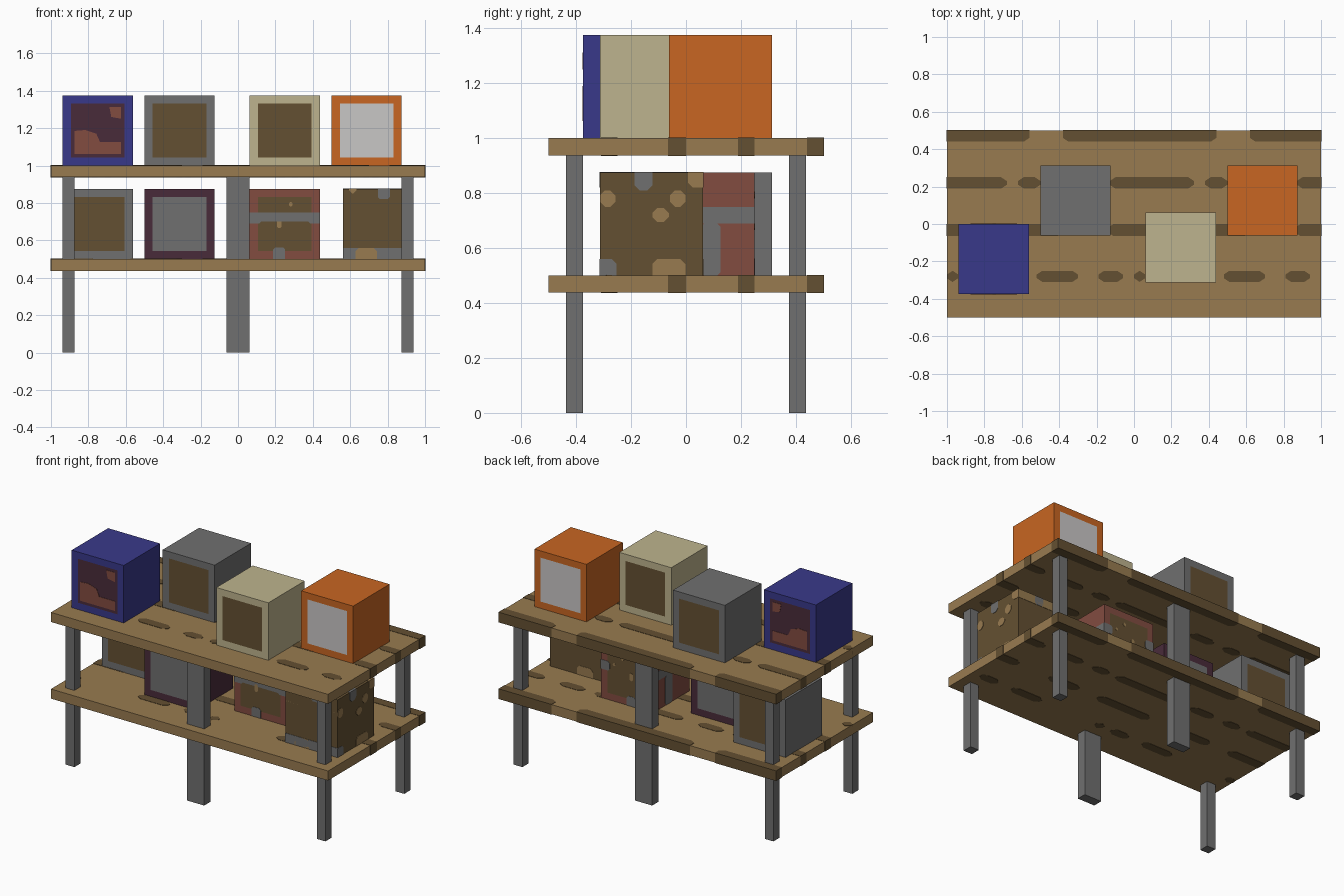
import bpy
import bmesh

cube = bpy.data.objects.get("Cube")
if cube:
    bpy.data.objects.remove(cube, do_unlink=True)


def material(name, rgb):
    linear = [((c / 255 + 0.055) / 1.055) ** 2.4 for c in rgb] + [1]
    m = bpy.data.materials.new(name)
    m.use_nodes = True
    m.diffuse_color = linear
    m.node_tree.nodes["Principled BSDF"].inputs["Base Color"].default_value = linear
    return m


orange = material("orange", (200, 102, 34))
blue = material("blue", (57, 57, 138))
grey = material("grey", (112, 112, 112))
maroon = material("maroon", (73, 43, 58))
brick = material("brick red", (130, 76, 64))
beige = material("beige", (190, 180, 142))
tan = material("tan wood", (152, 123, 80))
brown = material("dark brown", (100, 80, 50))
white = material("off white", (201, 199, 198))

PROUD = 0.002   # how far painted details stand off a surface
U = 1 / 16      # basic module
CRATE = 6 * U


def finish(name, bm, *mats):
    bmesh.ops.recalc_face_normals(bm, faces=bm.faces)
    mesh = bpy.data.meshes.new(name)
    bm.to_mesh(mesh)
    bm.free()
    for m in mats:
        mesh.materials.append(m)
    ob = bpy.data.objects.new(name, mesh)
    bpy.context.collection.objects.link(ob)
    return ob


def box_mesh(lo, hi):
    bm = bmesh.new()
    bmesh.ops.create_cube(bm, size=1)
    for v in bm.verts:
        v.co = [(a + b) / 2 + c * (b - a) for a, b, c in zip(lo, hi, v.co)]
    return bm


def prisms(name, outlines, axis, lo, hi, mat):
    """Extrude flat outlines along an axis, running right through a part."""
    bm = bmesh.new()
    for outline in outlines:
        verts = []
        for p in outline:
            co = list(p)
            co.insert(axis, lo)
            verts.append(bm.verts.new(co))
        face = bm.faces.new(verts)
        new = bmesh.ops.extrude_face_region(bm, geom=[face])["geom"]
        for v in new:
            if isinstance(v, bmesh.types.BMVert):
                v.co[axis] = hi
    return finish(name, bm, mat)


def blob(u0, u1, v0, v1, ulim, vlim, cu=0.03, cv=0.02):
    """Octagonal patch, clamped to just outside the surface it sits on."""
    pts = [(u0 + cu, v0), (u1 - cu, v0), (u1, v0 + cv), (u1, v1 - cv),
           (u1 - cu, v1), (u0 + cu, v1), (u0, v1 - cv), (u0, v0 + cv)]
    return [(min(max(u, ulim[0] - PROUD), ulim[1] + PROUD),
             min(max(v, vlim[0] - PROUD), vlim[1] + PROUD)) for u, v in pts]


# Shelf boards with dark grain streaks that repeat once per unit of length
grain = [
    (-0.31, -0.25, [(0, 0.06), (0.48, 0.70), (0.81, 0.94)]),
    (-0.065, 0, [(-0.14, 0.25), (0.4, 0.62)]),
    (0.19, 0.25, [(-0.13, 0.32), (0.38, 0.5), (0.58, 0.75)]),
    (0.44, 0.56, [(-0.38, 0.44)]),
]
for label, top in (("lower", 0.5), ("upper", 1.0)):
    finish(label + "_shelf", box_mesh((-1, -0.5, top - U), (1, 0.5, top)), tan)
    streaks = []
    for y0, y1, spans in grain:
        for a, b in spans:
            for shift in (-1, 0, 1):
                if a + shift < 1 and b + shift > -1:
                    streaks.append(blob(a + shift, b + shift, y0, y1, (-1, 1), (-0.5, 0.5)))
    prisms(label + "_shelf_grain", streaks, 2, top - U - PROUD, top + PROUD, brown)

# Legs: slim at the corners, wide in the middle
for side, y in (("front", -6.5 * U), ("back", 6.5 * U)):
    for place, x, half in (("right", -14.5 * U, U / 2), ("middle", 0, U), ("left", 14.5 * U, U / 2)):
        finish(f"{side}_{place}_leg",
               box_mesh((x - half, y - U / 2, 0), (x + half, y + U / 2, 15 * U)), grey)


# Crates, with an inset window on the front and back
def crate(name, x, y, z, shell, window=None):
    bm = box_mesh((x, y, z), (x + CRATE, y + CRATE, z + CRATE))
    mats = [shell]
    if window:
        mats.append(window)
        panes = [f for f in bm.faces if abs(f.normal.y) > 0.9]
        bmesh.ops.inset_individual(bm, faces=panes, thickness=U)
        for f in panes:
            f.material_index = 1
    finish(name, bm, *mats)


crate("blue_crate", -15 * U, -6 * U, 1, blue, maroon)
crate("upper_grey_crate", -8 * U, -U, 1, grey, brown)
crate("beige_crate", U, -5 * U, 1, beige, brown)
crate("orange_crate", 8 * U, -U, 1, orange, white)
crate("lower_grey_crate", -15 * U, -U, 0.5, grey, brown)
crate("maroon_crate", -8 * U, -4 * U, 0.5, maroon, grey)
crate("brick_crate", U, -2 * U, 0.5, brick, brown)
crate("brown_crate", 9 * U, -5 * U, 0.5, brown)


def patches(name, x, y, z, axis, mat, rects, cut=0.012):
    """Painted patches on a crate, given as offsets from its lower corner."""
    origin = [x, y, z]
    depth = origin.pop(axis)
    u, v = origin
    shapes = [blob(u + a, u + b, v + c, v + d, (u, u + CRATE), (v, v + CRATE), cut, cut)
              for a, b, c, d in rects]
    prisms(name, shapes, axis, depth - PROUD, depth + CRATE + PROUD, mat)


# Two-tone window of the blue crate
x, y = -15 * U, -6 * U
pane = [[(0.0625, 0.0625), (0.3125, 0.0625), (0.3125, 0.125), (0.2, 0.125),
         (0.18, 0.17), (0.12, 0.19), (0.0625, 0.185)],
        [(0.26, 0.26), (0.3125, 0.25), (0.3125, 0.3125), (0.25, 0.3125)]]
prisms("blue_crate_window_patch", [[(x + u, 1 + v) for u, v in s] for s in pane],
       1, y - PROUD, y + CRATE + PROUD, brick)

# Mortar and window flecks of the brick crate
at = (U, -2 * U, 0.5)
patches("brick_crate_mortar", *at, 1, grey,
        [(-0.05, 0.0625, 0.19, 0.25), (0.3125, 0.42, 0.19, 0.25), (0.125, 0.19, -0.05, 0.0625)])
patches("brick_crate_side_mortar", *at, 0, grey,
        [(0.18, 0.25, 0.0, 0.19), (0.24, 0.36, 0.20, 0.245), (-0.05, 0.06, 0.2, 0.25)])
patches("brick_crate_flecks", *at, 1, tan,
        [(0.145, 0.17, 0.165, 0.215), (0.21, 0.23, 0.28, 0.305), (0.27, 0.29, 0.23, 0.25)], 0.008)

# Spots of the brown crate
at = (9 * U, -5 * U, 0.5)
patches("brown_crate_spots", *at, 1, tan,
        [(0.065, 0.18, -0.05, 0.06), (0.03, 0.07, 0.35, 0.42)], 0.018)
patches("brown_crate_grey_spots", *at, 1, grey, [(0.185, 0.25, 0.32, 0.42)])
patches("brown_crate_side_spots", *at, 0, tan,
        [(0.0, 0.055, 0.25, 0.31), (0.19, 0.25, 0.195, 0.245), (0.255, 0.31, 0.25, 0.31),
         (0.32, 0.42, 0.32, 0.42), (0.19, 0.31, -0.05, 0.06)], 0.018)
patches("brown_crate_side_grey_spots", *at, 0, grey,
        [(0.125, 0.19, 0.31, 0.42), (-0.05, 0.06, -0.05, 0.06)], 0.018)
